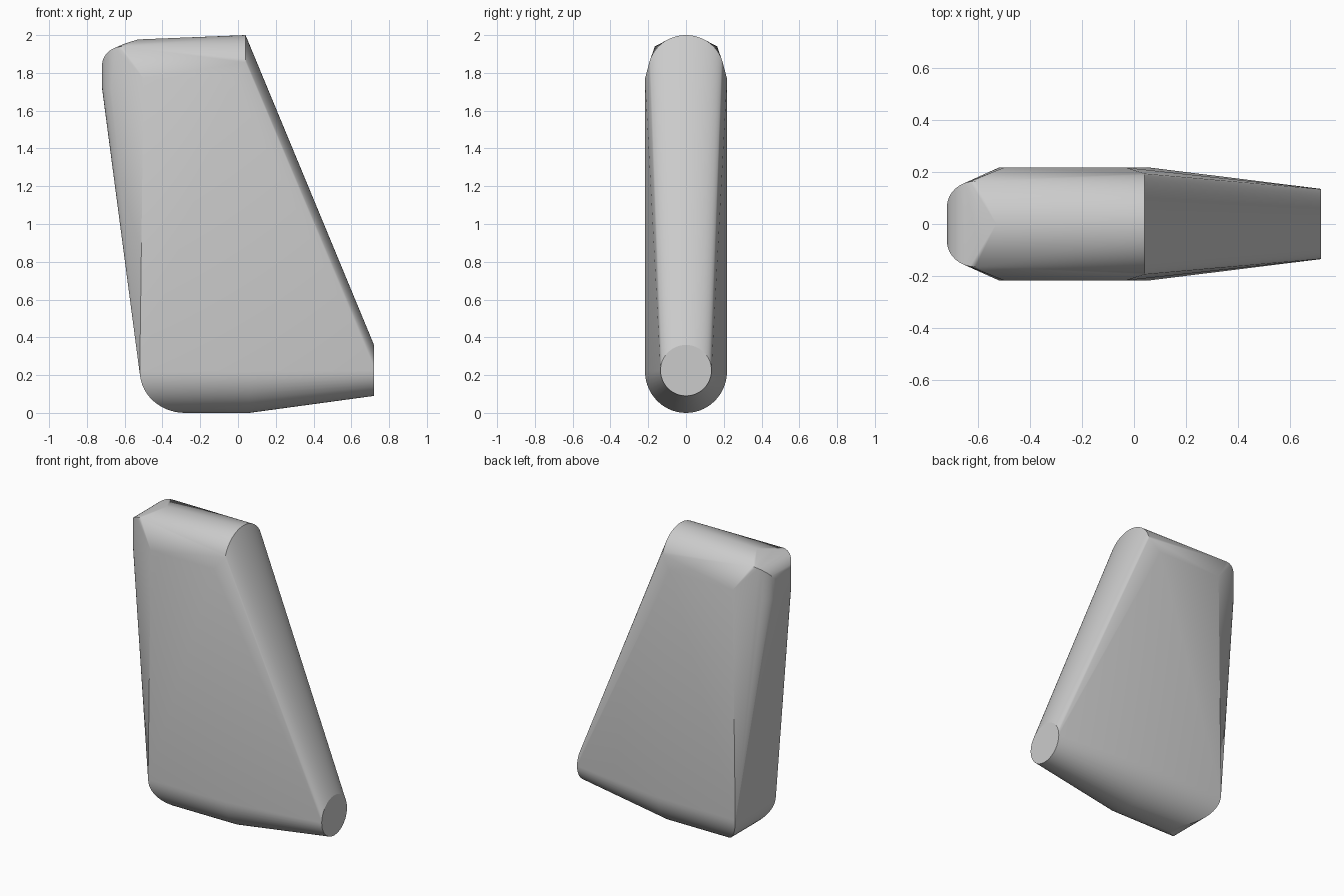
import bpy
import bmesh
from math import sin, cos, pi, radians

cube = bpy.data.objects.get("Cube")
if cube:
    bpy.data.objects.remove(cube, do_unlink=True)

grey = bpy.data.materials.new("plain grey")
grey.use_nodes = True
colour = (0.6, 0.6, 0.6, 1)
grey.diffuse_color = colour
grey.node_tree.nodes["Principled BSDF"].inputs["Base Color"].default_value = colour

points = []


def both_sides(x, y, z):
    points.extend([(x, y, z), (x, -y, z)])


# Round nose disc
SEG = 48
for i in range(SEG):
    a = 2 * pi * i / SEG
    points.append((0.72, 0.135 * sin(a), 0.225 + 0.135 * cos(a)))

# Rounded belly, mitred into the rounded rear heel
STEPS = 14
for i in range(STEPS + 1):
    a = pi / 2 * i / STEPS
    y, z = 0.217 * sin(a), 0.22 * (1 - cos(a))
    both_sides(0.06, y, z)
    both_sides(-0.28 - 0.24 * sin(a), y, z)

# Rounded arch at the front of the top
for i in range(STEPS + 1):
    a = radians(76) * i / STEPS
    both_sides(0.04, 0.2 * sin(a), 1.81 + 0.19 * cos(a))

# Widest line below the top chamfer
for x in (-0.5, -0.03):
    both_sides(x, 0.217, 1.77)

# Rounded rear edge and rounded upper rear corner
for i in range(9):
    a = pi / 2 * i / 8
    x = -0.61 - 0.11 * cos(a)
    y = 0.065 + 0.1 * sin(a)
    both_sides(x, y, 1.72)
    both_sides(x, y, 1.84 + 0.1 * sin(a))

# Rear end of the crown
both_sides(-0.6, 0.07, 1.955)
points.append((-0.53, 0, 1.977))

# Skin the sections into one closed body
bm = bmesh.new()
for p in points:
    bm.verts.new(p)
bmesh.ops.remove_doubles(bm, verts=bm.verts, dist=0.0005)
hull = bmesh.ops.convex_hull(bm, input=bm.verts)
loose = [v for v in bm.verts if not v.link_faces]
bmesh.ops.delete(bm, geom=loose, context="VERTS")
bmesh.ops.dissolve_limit(bm, angle_limit=radians(0.5),
                         verts=bm.verts, edges=bm.edges)
bmesh.ops.recalc_face_normals(bm, faces=bm.faces)
mesh = bpy.data.meshes.new("tapered_body")
bm.to_mesh(mesh)
bm.free()
mesh.materials.append(grey)

body = bpy.data.objects.new("tapered_body", mesh)
bpy.context.collection.objects.link(body)
bpy.ops.object.select_all(action="DESELECT")
body.select_set(True)
bpy.context.view_layer.objects.active = body
bpy.ops.object.shade_smooth_by_angle(angle=radians(20))
